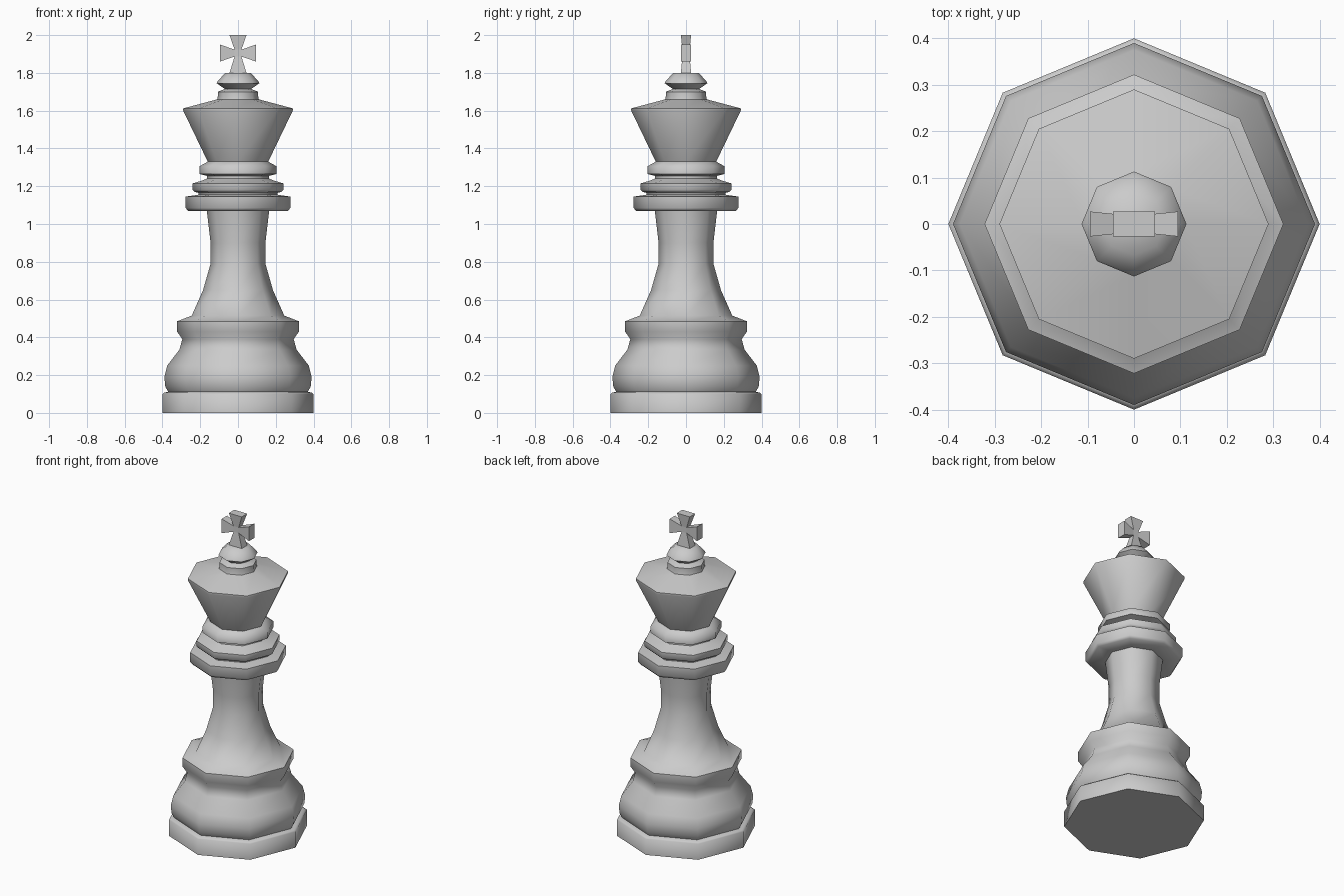
import bpy, bmesh, math
from mathutils import Vector, Matrix

if "Cube" in bpy.data.objects:
    bpy.data.objects.remove(bpy.data.objects["Cube"])

SIDES = 8


def finish(bm, name, angle):
    bmesh.ops.recalc_face_normals(bm, faces=bm.faces)
    mesh = bpy.data.meshes.new(name)
    bm.to_mesh(mesh)
    bm.free()
    ob = bpy.data.objects.new(name, mesh)
    bpy.context.collection.objects.link(ob)
    bpy.ops.object.select_all(action='DESELECT')
    ob.select_set(True)
    bpy.context.view_layer.objects.active = ob
    bpy.ops.object.shade_smooth_by_angle(angle=math.radians(angle))
    return ob


def lathe(name, profile):
    # Eight-sided turned solid with closed ends
    bm = bmesh.new()
    rings = []
    for r, z in profile:
        rings.append([bm.verts.new((r * math.cos(math.tau * i / SIDES),
                                    r * math.sin(math.tau * i / SIDES), z))
                      for i in range(SIDES)])
    for a, b in zip(rings, rings[1:]):
        for i in range(SIDES):
            j = (i + 1) % SIDES
            bm.faces.new((a[i], a[j], b[j], b[i]))
    bm.faces.new(rings[0][::-1])
    bm.faces.new(rings[-1])
    return finish(bm, name, 60)


# Turned body, from the foot up to the finial
lathe("turned_body", [
    # foot
    (0.40, 0.0), (0.40, 0.10), (0.39, 0.107), (0.37, 0.112),
    # bulging base and rim
    (0.385, 0.14), (0.39, 0.19), (0.375, 0.25), (0.31, 0.335),
    (0.295, 0.39), (0.322, 0.43), (0.322, 0.485), (0.245, 0.515),
    # stem
    (0.185, 0.65), (0.145, 0.79), (0.145, 0.90), (0.165, 1.07),
    # collar rings
    (0.265, 1.07), (0.277, 1.085), (0.277, 1.145), (0.21, 1.155),
    (0.21, 1.165), (0.23, 1.17), (0.24, 1.18), (0.24, 1.215),
    (0.19, 1.23), (0.165, 1.24), (0.165, 1.255), (0.205, 1.265),
    (0.205, 1.305), (0.16, 1.33),
    # crown
    (0.29, 1.60), (0.29, 1.612), (0.11, 1.66),
    # finial
    (0.107, 1.675), (0.107, 1.70), (0.07, 1.715), (0.113, 1.745),
    (0.109, 1.755), (0.067, 1.80)])

# Cross: centre block with four flared arms
C, IN_Y, OUT, OUT_Y = 0.018, 0.019, 0.045, 0.027
bm = bmesh.new()
centre = Vector((0, 0, 1.905))
for k, length in enumerate((0.095, 0.095, 0.105, 0.095)):
    rot = Matrix.Rotation(-math.pi / 2 * k, 3, 'Y')
    inner, outer = [
        [bm.verts.new(centre + rot @ Vector((sx * w, sy * d, z)))
         for sx, sy in ((-1, -1), (1, -1), (1, 1), (-1, 1))]
        for w, d, z in ((C, IN_Y, C), (OUT, OUT_Y, length))]
    bm.faces.new(outer)
    for i in range(4):
        j = (i + 1) % 4
        bm.faces.new((inner[i], inner[j], outer[j], outer[i]))
bmesh.ops.remove_doubles(bm, verts=bm.verts, dist=1e-4)
bmesh.ops.holes_fill(bm, edges=bm.edges, sides=4)
finish(bm, "top_cross", 5)
